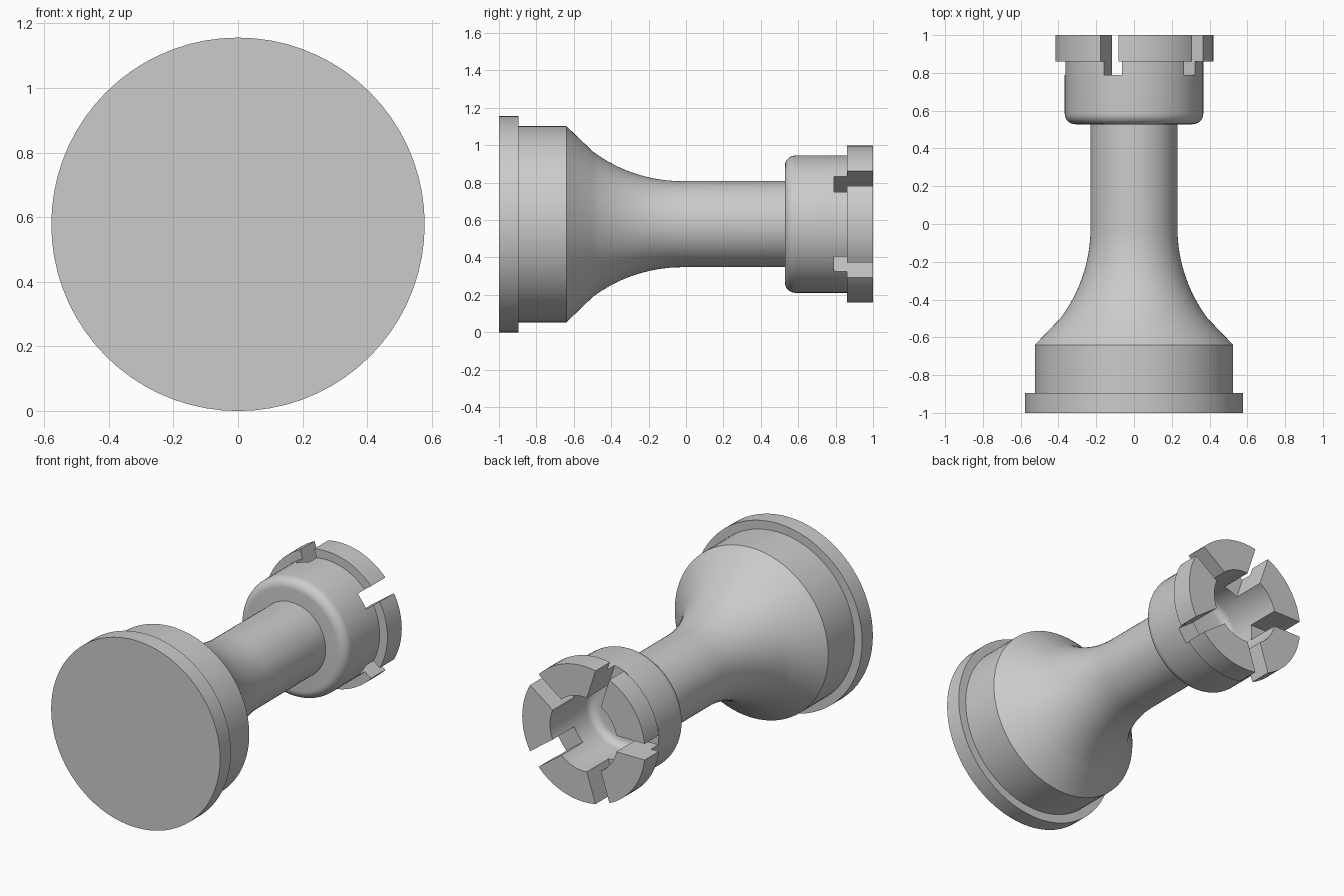
import bpy, bmesh
from math import cos, sin, pi, radians, sqrt
from mathutils import Matrix, Vector

cube = bpy.data.objects.get("Cube")
if cube:
    bpy.data.objects.remove(cube, do_unlink=True)

AXIS_Z = 0.578      # height of the turning axis, which runs along y
SEGMENTS = 72

grey = bpy.data.materials.new("light grey")
grey.use_nodes = True
grey.diffuse_color = (0.6, 0.6, 0.6, 1)
grey.node_tree.nodes["Principled BSDF"].inputs["Base Color"].default_value = grey.diffuse_color


def make_object(name, bm):
    mesh = bpy.data.meshes.new(name)
    bm.to_mesh(mesh)
    bm.free()
    mesh.materials.append(grey)
    obj = bpy.data.objects.new(name, mesh)
    bpy.context.collection.objects.link(obj)
    return obj


def lathe(name, profile):
    """Turn (y, radius) points around the lying axis."""
    bm = bmesh.new()
    verts = [bm.verts.new((r, y, AXIS_Z)) for y, r in profile]
    edges = [bm.edges.new(pair) for pair in zip(verts, verts[1:])]
    bmesh.ops.spin(bm, geom=verts + edges, cent=(0, 0, AXIS_Z), axis=(0, 1, 0),
                   angle=2 * pi, steps=SEGMENTS)
    bmesh.ops.remove_doubles(bm, verts=bm.verts, dist=0.0002)
    bmesh.ops.recalc_face_normals(bm, faces=bm.faces)
    return make_object(name, bm)


def arc(y, r, radius, start, end, steps):
    """Points on a circular arc in the (y, radius) plane, angles in degrees."""
    angles = [radians(start + (end - start) * i / steps) for i in range(steps + 1)]
    return [(y + radius * cos(a), r + radius * sin(a)) for a in angles]


def smooth(obj):
    bpy.ops.object.select_all(action='DESELECT')
    obj.select_set(True)
    bpy.context.view_layer.objects.active = obj
    bpy.ops.object.shade_smooth_by_angle(angle=radians(30))


# Stepped base, concave flare and stem in one turned piece
flare = arc(-0.02, 1.03, 0.8, 230.8, 270, 16)
body = lathe("base_and_stem",
             [(-1, 0), (-1, 0.578), (-0.895, 0.578), (-0.895, 0.525), (-0.64, 0.525)]
             + flare[1:] + [(0.56, 0.23), (0.56, 0)])

# Hollow head with a rounded underside, an overhanging rim and a filleted floor
head = lathe("head",
             [(0.528, 0)] + arc(0.585, 0.31, 0.057, 180, 90, 8)
             + [(0.86, 0.367), (0.86, 0.42), (1, 0.42), (1, 0.23)]
             + arc(0.65, 0.18, 0.05, 90, 180, 6) + [(0.6, 0)])

# Five radial slots through the rim
bm = bmesh.new()
for i in range(5):
    place = (Matrix.Translation((0, 0, AXIS_Z))
             @ Matrix.Rotation(radians(36 + 72 * i), 4, 'Y')
             @ Matrix.Translation((0.35, 0.945, 0))
             @ Matrix.Diagonal((0.4, 0.31, 0.1, 1)))
    bmesh.ops.create_cube(bm, size=1, matrix=place)
cutter = make_object("slot_cutter", bm)
cutter.hide_render = True

cut = head.modifiers.new("slots", 'BOOLEAN')
cut.operation = 'DIFFERENCE'
cut.solver = 'EXACT'
cut.object = cutter
bpy.context.view_layer.objects.active = head
bpy.ops.object.modifier_apply(modifier=cut.name)
bpy.data.objects.remove(cutter, do_unlink=True)

for part in (body, head):
    smooth(part)
